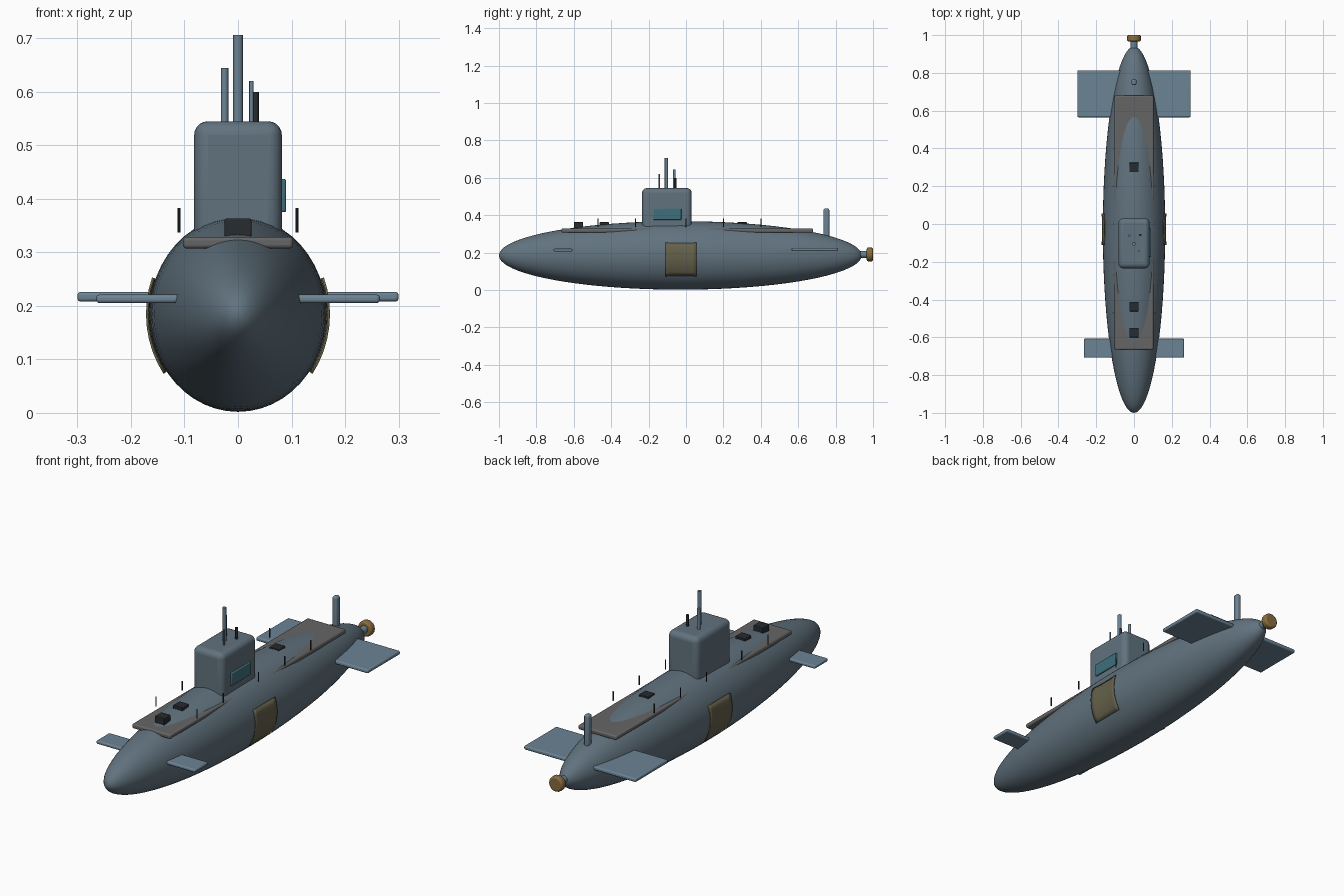
import bpy, bmesh, math
from mathutils import Matrix

if "Cube" in bpy.data.objects:
    bpy.data.objects.remove(bpy.data.objects["Cube"])


def paint(name, rgb):
    m = bpy.data.materials.new(name)
    m.diffuse_color = (*rgb, 1)
    m.use_nodes = True
    m.node_tree.nodes["Principled BSDF"].inputs["Base Color"].default_value = m.diffuse_color
    return m


HULL = paint("slate", (0.12, 0.17, 0.21))
FIN = paint("fin_blue", (0.15, 0.23, 0.30))
DECK = paint("deck_grey", (0.13, 0.13, 0.13))
DARK = paint("dark", (0.02, 0.025, 0.03))
GLASS = paint("teal", (0.05, 0.16, 0.20))
BRASS = paint("brass", (0.25, 0.15, 0.05))
OLIVE = paint("olive", (0.13, 0.12, 0.07))

# Hull ellipsoid: centre and half sizes
CY, CZ = -0.03, 0.185
RX, RY, RZ = 0.165, 0.97, 0.183


def finish(bm, name, mat, bevel=0, segs=3, smooth=True):
    bmesh.ops.recalc_face_normals(bm, faces=bm.faces)
    me = bpy.data.meshes.new(name)
    bm.to_mesh(me)
    bm.free()
    ob = bpy.data.objects.new(name, me)
    bpy.context.collection.objects.link(ob)
    me.materials.append(mat)
    if bevel:
        b = ob.modifiers.new("bevel", 'BEVEL')
        b.width, b.segments, b.limit_method = bevel, segs, 'ANGLE'
    if smooth:
        bpy.ops.object.select_all(action='DESELECT')
        ob.select_set(True)
        bpy.context.view_layer.objects.active = ob
        bpy.ops.object.shade_smooth_by_angle(angle=math.radians(35))
    return ob


def box(name, lo, hi, mat, bevel=0, segs=3):
    bm = bmesh.new()
    c = [(a + b) / 2 for a, b in zip(lo, hi)]
    s = [b - a for a, b in zip(lo, hi)]
    bmesh.ops.create_cube(bm, size=1, matrix=Matrix.Translation(c) @ Matrix.Diagonal((*s, 1)))
    return finish(bm, name, mat, bevel, segs)


def rod(name, c, r, length, mat, axis='Z', sides=16, bevel=0):
    bm = bmesh.new()
    rot = Matrix.Rotation(math.pi / 2, 4, 'X') if axis == 'Y' else Matrix()
    bmesh.ops.create_cone(bm, cap_ends=True, segments=sides, radius1=r, radius2=r,
                          depth=length, matrix=Matrix.Translation(c) @ rot)
    return finish(bm, name, mat, bevel, 2)


# Pressure hull
bm = bmesh.new()
bmesh.ops.create_uvsphere(
    bm, u_segments=48, v_segments=40, radius=1,
    matrix=Matrix.Translation((0, CY, CZ)) @ Matrix.Diagonal((RX, RY, RZ, 1))
    @ Matrix.Rotation(math.pi / 2, 4, 'X'))
finish(bm, "hull", HULL)

# Deck plate, pierced by the hull's crown
box("deck", (-0.103, -0.665, 0.307), (0.103, 0.68, 0.329), DECK, 0.007)

# Sail with its starboard window
box("sail", (-0.082, -0.235, 0.30), (0.082, 0.03, 0.545), HULL, 0.026, 5)
box("sail_window", (0.07, -0.175, 0.375), (0.09, -0.025, 0.437), GLASS, 0.004)

# Masts on the sail
for name, x, y, r, top, mat in (
        ("periscope", 0, -0.105, 0.009, 0.706, FIN),
        ("radio_mast", -0.025, -0.062, 0.007, 0.645, FIN),
        ("thin_mast", 0.025, -0.142, 0.004, 0.62, FIN),
        ("snorkel", 0.033, -0.058, 0.006, 0.60, DARK)):
    rod(name, (x, y, (top + 0.52) / 2), r, top - 0.52, mat)

# Deck hatches
for i, y in enumerate((-0.575, -0.437, 0.30)):
    box(f"hatch_{i}", (-0.025, y - 0.025, 0.322), (0.025, y + 0.025, 0.363), DARK, 0.003)

# Paired parts: planes, side panels and rail posts
for side, s in (("left", -1), ("right", 1)):
    for name, x0, x1, y0, y1, z0, z1 in (
            ("bow_plane", 0.075, 0.265, -0.708, -0.607, 0.205, 0.221),
            ("stern_plane", 0.06, 0.30, 0.565, 0.813, 0.208, 0.226)):
        xs = sorted((s * x0, s * x1))
        box(f"{name}_{side}", (xs[0], y0, z0), (xs[1], y1, z1), FIN, 0.006)

    for i, y in enumerate((-0.47, -0.27, 0.0, 0.20, 0.40)):
        rod(f"rail_post_{side}_{i}", (s * 0.11, y, 0.36), 0.0027, 0.045, DARK, sides=8)

    # Panel wrapped on the hull flank, slightly dished along its length
    bm = bmesh.new()
    n, m = 8, 8
    rows = []
    for i in range(n + 1):
        u = 2 * i / n - 1
        k = 1.01 + 0.02 * u * u
        row = []
        for j in range(m + 1):
            a = math.radians(-36 + 57 * j / m)
            row.append(bm.verts.new((s * RX * k * math.cos(a), -0.027 + 0.083 * u,
                                     CZ + RZ * k * math.sin(a))))
        rows.append(row)
    for i in range(n):
        for j in range(m):
            bm.faces.new((rows[i][j], rows[i + 1][j], rows[i + 1][j + 1], rows[i][j + 1]))
    ob = finish(bm, f"side_panel_{side}", OLIVE)
    sol = ob.modifiers.new("thickness", 'SOLIDIFY')
    sol.thickness, sol.offset = 0.004, 0

# Tail fin, shaft and propeller hub
box("tail_fin", (-0.013, 0.735, 0.25), (0.013, 0.766, 0.436), FIN, 0.009)
rod("propeller_shaft", (0, 0.945, 0.19), 0.018, 0.06, FIN, 'Y')
rod("propeller_hub", (0, 0.983, 0.19), 0.037, 0.034, BRASS, 'Y', bevel=0.008)
